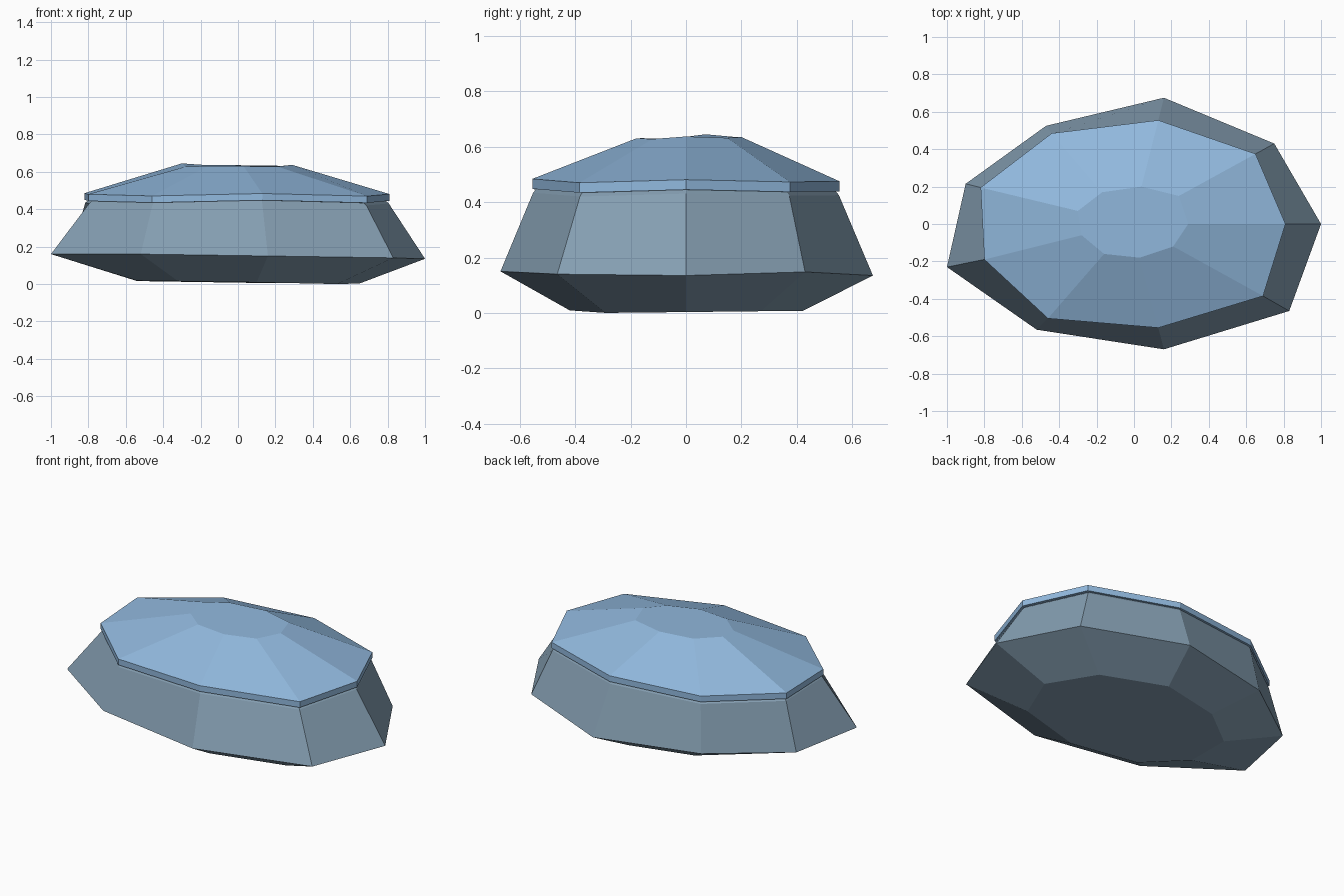
import bpy
import bmesh


def make_material(name, color):
    mat = bpy.data.materials.new(name)
    mat.diffuse_color = (*color, 1.0)
    return mat


def scaled(ring, factor, dz):
    """Copy of a ring, scaled about the vertical axis and shifted in height."""
    return [(x * factor, y * factor, z + dz) for x, y, z in ring]


def loft(name, rings, mat):
    """Closed faceted solid through rings of equal point count, bottom to top."""
    bm = bmesh.new()
    loops = [[bm.verts.new(p) for p in ring] for ring in rings]
    n = len(rings[0])
    for low, high in zip(loops, loops[1:]):
        for i in range(n):
            j = (i + 1) % n
            bm.faces.new((low[i], low[j], high[j], high[i]))
    bm.faces.new(loops[0][::-1])
    bm.faces.new(loops[-1])
    bmesh.ops.recalc_face_normals(bm, faces=bm.faces)
    mesh = bpy.data.meshes.new(name)
    bm.to_mesh(mesh)
    bm.free()
    mesh.materials.append(mat)
    obj = bpy.data.objects.new(name, mesh)
    bpy.context.collection.objects.link(obj)
    return obj


stone = make_material("grey blue stone", (0.235, 0.345, 0.445))
ice = make_material("light blue cap", (0.285, 0.485, 0.73))

# Nine-sided outlines, counter-clockwise from +x
base = [(0.65, 0, 0.003), (0.48, 0.27, 0.006), (0.10, 0.42, 0.006),
        (-0.29, 0.33, 0.012), (-0.54, 0.135, 0.016), (-0.54, -0.145, 0.018),
        (-0.32, -0.355, 0.015), (0.10, -0.42, 0.009), (0.53, -0.29, 0.0)]
waist = [(1.0, 0, 0.135), (0.75, 0.43, 0.148), (0.16, 0.675, 0.135),
         (-0.47, 0.525, 0.145), (-0.90, 0.215, 0.15), (-1.0, -0.23, 0.16),
         (-0.52, -0.565, 0.16), (0.16, -0.67, 0.15), (0.83, -0.465, 0.14)]
rim = [(0.81, 0, 0.481), (0.65, 0.375, 0.473), (0.13, 0.555, 0.475),
       (-0.44, 0.485, 0.476), (-0.82, 0.195, 0.486), (-0.80, -0.19, 0.480),
       (-0.46, -0.505, 0.471), (0.13, -0.555, 0.484), (0.69, -0.385, 0.470)]
crown = [(0.29, 0, 0.637), (0.24, 0.15, 0.632), (0.04, 0.20, 0.635),
         (-0.17, 0.17, 0.636), (-0.30, 0.07, 0.645), (-0.28, -0.06, 0.628),
         (-0.16, -0.16, 0.631), (0.03, -0.18, 0.630), (0.21, -0.12, 0.628)]

# Rock body with a shallow groove at its top
loft("rock_body", [base, waist, scaled(rim, 0.995, -0.05),
                   scaled(rim, 0.975, -0.036)], stone)

# Faceted cap slab
loft("rock_cap", [scaled(rim, 1.0, -0.036), rim, crown], ice)
